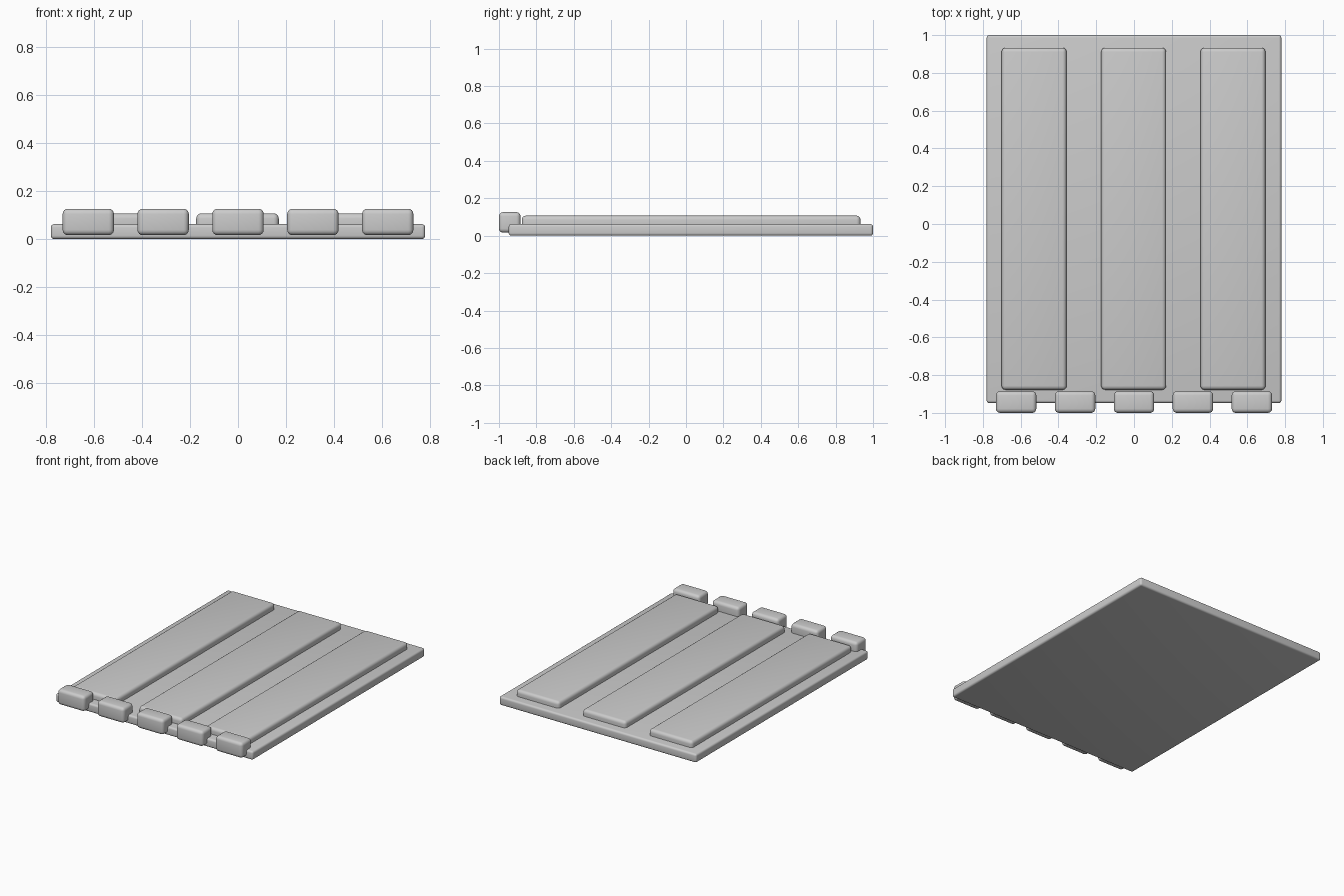
import bpy

if "Cube" in bpy.data.objects:
    bpy.data.objects.remove(bpy.data.objects["Cube"])

grey = bpy.data.materials.new("plain_grey")
grey.diffuse_color = (0.6, 0.6, 0.6, 1)
grey.use_nodes = True
grey.node_tree.nodes["Principled BSDF"].inputs["Base Color"].default_value = grey.diffuse_color


def rounded_box(name, lo, hi, radius):
    """Box between two corners with rounded edges."""
    centre = [(a + b) / 2 for a, b in zip(lo, hi)]
    bpy.ops.mesh.primitive_cube_add(size=1, location=centre)
    ob = bpy.context.object
    ob.name = name
    ob.scale = [b - a for a, b in zip(lo, hi)]
    bpy.ops.object.transform_apply(location=False, rotation=False, scale=True)
    ob.data.materials.append(grey)
    bevel = ob.modifiers.new("rounded_edges", 'BEVEL')
    bevel.width = radius
    bevel.segments = 4
    bpy.ops.object.modifier_apply(modifier=bevel.name)
    bpy.ops.object.shade_smooth_by_angle()
    return ob


# Base slab
rounded_box("base_slab", (-0.78, -0.948, 0), (0.78, 1.0, 0.062), 0.014)

# Three long raised panels
for i, x in enumerate((-0.529, -0.002, 0.524)):
    rounded_box(f"raised_panel_{i + 1}", (x - 0.172, -0.878, 0.02),
                (x + 0.172, 0.933, 0.107), 0.022)

# Row of five blocks along the front edge
for i in range(5):
    x = (i - 2) * 0.312
    rounded_box(f"front_block_{i + 1}", (x - 0.107, -1.0, 0.016),
                (x + 0.107, -0.885, 0.126), 0.022)
